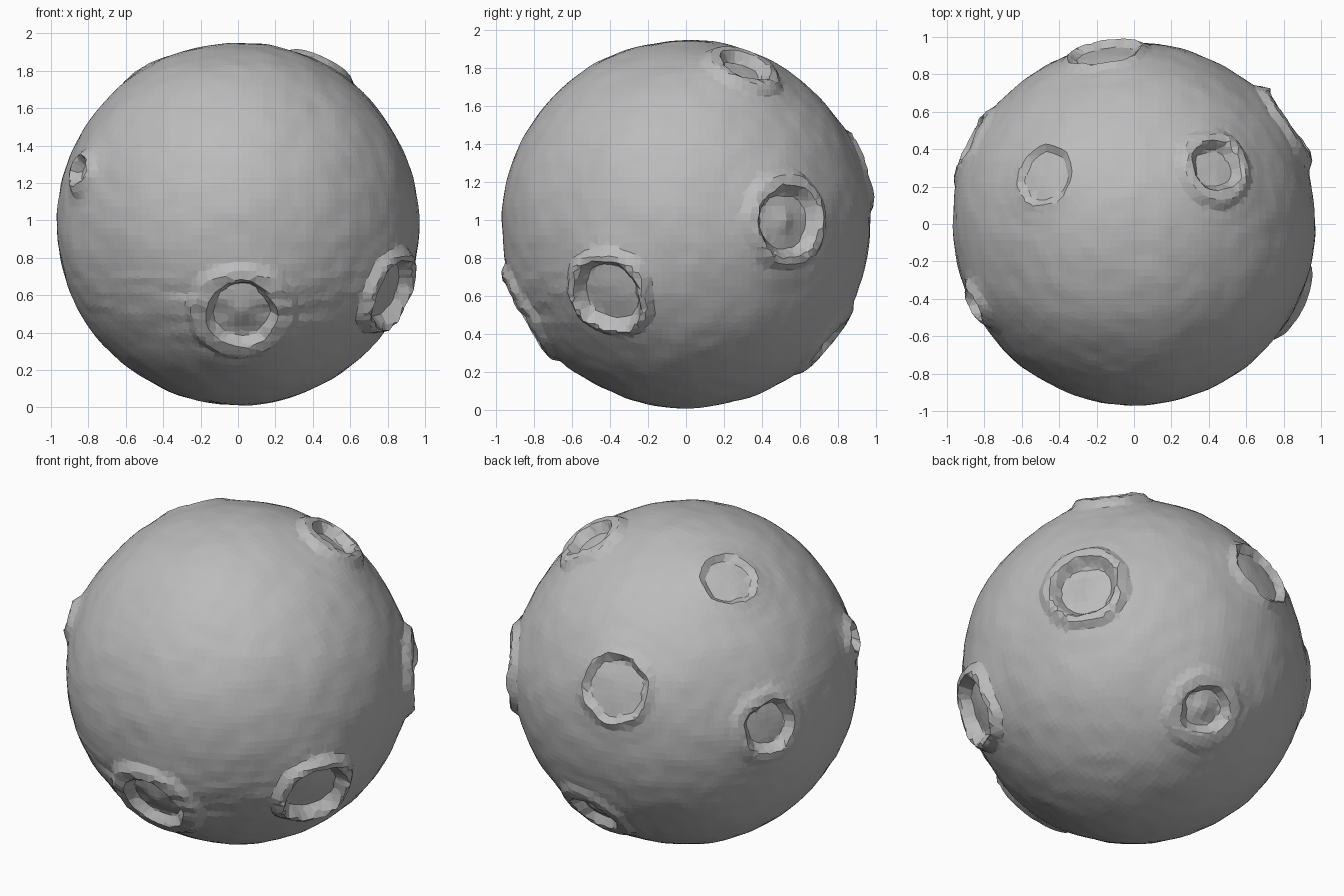
import bpy, bmesh
from math import exp
from mathutils import Vector, noise

cube = bpy.data.objects.get("Cube")
if cube:
    bpy.data.objects.remove(cube, do_unlink=True)

RADIUS = 0.968
CENTRE = Vector((0, 0, 0.98))

# Craters: direction, outer rim radius, floor radius, rim height, floor depth, central mound
CRATERS = [
    ((0.02, -0.85, -0.48), 0.30, 0.17, 0.030, 0.02, 0.02),   # front
    ((0.80, -0.40, -0.36), 0.26, 0.17, 0.045, 0.02, 0.0),    # right front
    ((0.81, 0.53, 0.02), 0.27, 0.17, 0.035, 0.03, 0.02),     # right back
    ((0.43, 0.30, 0.81), 0.23, 0.12, 0.035, 0.02, 0.0),      # top right
    ((-0.48, 0.26, 0.81), 0.20, 0.15, 0.012, 0.015, 0.0),    # top left
    ((-0.84, -0.43, 0.28), 0.14, 0.07, 0.030, 0.02, 0.0),    # left front
    ((-0.16, 0.92, 0.29), 0.24, 0.18, 0.025, 0.01, 0.0),     # back
    ((-0.87, 0.43, 0.06), 0.24, 0.14, 0.020, 0.03, 0.0),     # left back
    ((0.11, 0.75, -0.62), 0.25, 0.13, 0.020, 0.03, 0.02),    # lower back
]
CRATERS = [(Vector(c[0]).normalized(), *c[1:]) for c in CRATERS]


def ramp(low, high, value):
    t = min(1, max(0, (value - low) / (high - low)))
    return t * t * (3 - 2 * t)


def crater_height(n):
    """Raised ring with steep walls, sunken floor and a soft skirt."""
    total = 0
    for axis, outer, inner, rim, depth, mound in CRATERS:
        d = n.angle(axis) * RADIUS
        if d > outer * 2:
            continue
        d += 0.02 * noise.noise(n * 9)
        wall = ramp(inner - 0.02, inner + 0.02, d)
        fall = 1 - ramp(outer - 0.05, outer + 0.01, d)
        skirt = 0.008 * (1 - ramp(outer, outer * 1.5, d))
        total += wall * (rim * fall + skirt) - (1 - wall) * depth
        total += mound * exp(-(d / 0.06) ** 2)
    return total


def ground_height(n):
    """Low swells, stronger roughness on the front lower band."""
    swell = 0.007 * noise.noise(n * 3)
    rough = 0.004 * noise.noise(n * 9)
    band = exp(-((n.z + 0.45) / 0.2) ** 2) * max(0, -n.y)
    return swell + rough + 0.012 * band * noise.noise(Vector((n.x * 4, n.y * 4, n.z * 16)))


# Moon body
bm = bmesh.new()
bmesh.ops.create_icosphere(bm, subdivisions=7, radius=1)
for v in bm.verts:
    n = v.co.normalized()
    v.co = CENTRE + n * (RADIUS + ground_height(n) + crater_height(n))
mesh = bpy.data.meshes.new("moon_body")
bm.to_mesh(mesh)
bm.free()
moon = bpy.data.objects.new("moon_body", mesh)
bpy.context.collection.objects.link(moon)

# Coarse blocky facets
remesh = moon.modifiers.new("facets", 'REMESH')
remesh.mode = 'SHARP'
remesh.octree_depth = 6
remesh.scale = 0.8
remesh.use_smooth_shade = False

# Grey rock
rock = bpy.data.materials.new("grey_rock")
rock.use_nodes = True
colour = (0.5, 0.5, 0.5, 1)
rock.diffuse_color = colour
rock.node_tree.nodes["Principled BSDF"].inputs["Base Color"].default_value = colour
mesh.materials.append(rock)
